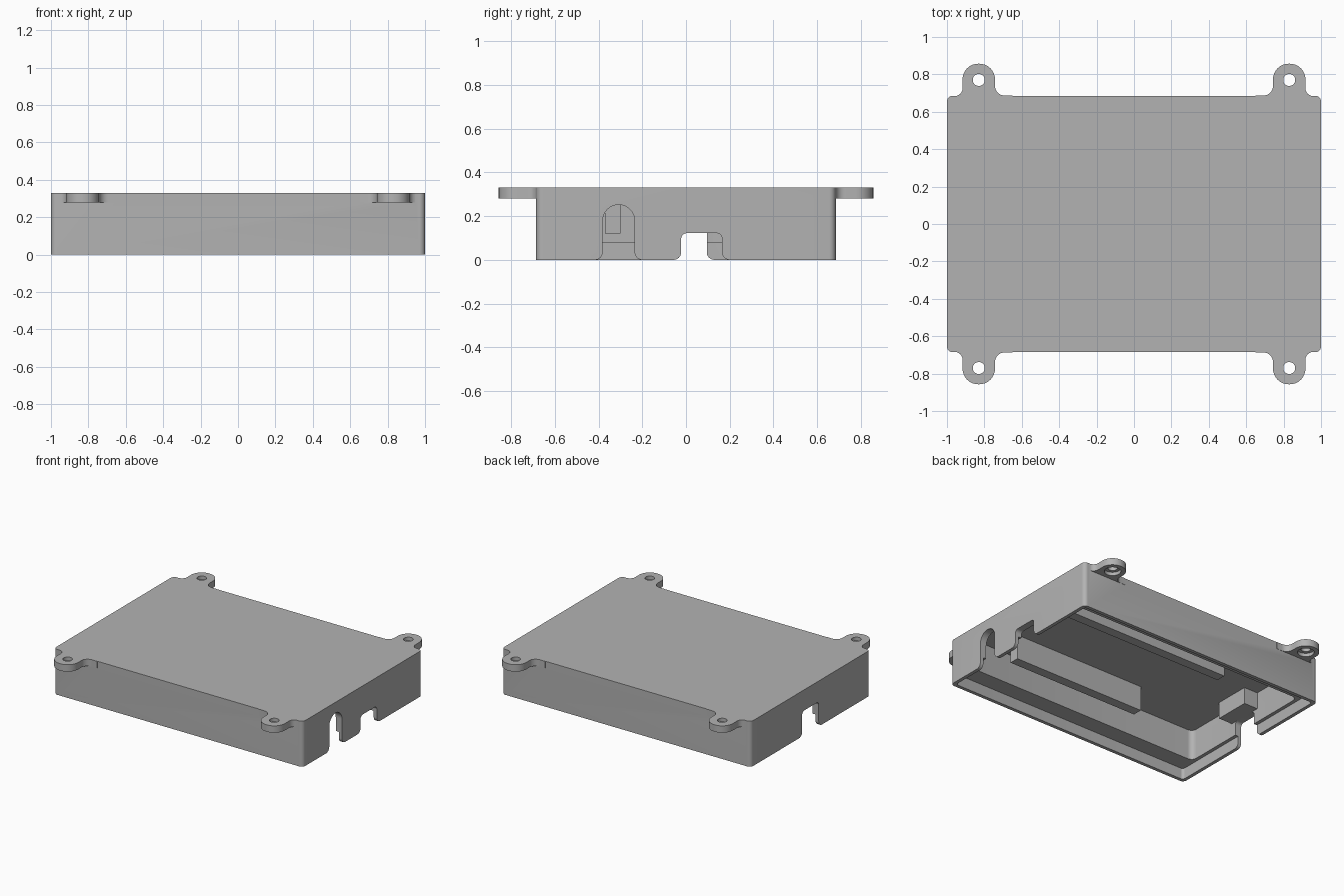
import bpy, bmesh, math
from mathutils import Vector

cube = bpy.data.objects.get("Cube")
if cube:
    bpy.data.objects.remove(cube, do_unlink=True)

grey = bpy.data.materials.new("plain grey")
grey.use_nodes = True
grey.diffuse_color = (0.45, 0.45, 0.45, 1)
grey.node_tree.nodes["Principled BSDF"].inputs["Base Color"].default_value = grey.diffuse_color

TOP, HALF_X, HALF_Y = 0.33, 1.0, 0.685


def rounded(corners, steps=8):
    """Outline from (u, v, radius) corners, each turned into an arc."""
    out = []
    for i, (u, v, r) in enumerate(corners):
        p = Vector((u, v))
        if r == 0:
            out.append(p)
            continue
        a = (Vector(corners[i - 1][:2]) - p).normalized()
        b = (Vector(corners[(i + 1) % len(corners)][:2]) - p).normalized()
        half = a.angle(b) / 2
        centre = p + (a + b).normalized() * r / math.sin(half)
        start = p + a * r / math.tan(half) - centre
        end = p + b * r / math.tan(half) - centre
        sweep = start.angle_signed(end)
        for k in range(steps + 1):
            t = -sweep * k / steps
            c, s = math.cos(t), math.sin(t)
            out.append(centre + Vector((start.x * c - start.y * s, start.x * s + start.y * c)))
    return out


def rect(u0, u1, v0, v1, r=0):
    return rounded([(u0, v0, r), (u1, v0, r), (u1, v1, r), (u0, v1, r)])


def circle(u, v, r, n=32):
    return [Vector((u + r * math.cos(k * math.tau / n), v + r * math.sin(k * math.tau / n)))
            for k in range(n)]


def prism(name, outline, lo, hi, axis="z"):
    """Extrude an outline along z (from xy) or along x (from yz)."""
    bm = bmesh.new()
    place = (lambda p, h: (p.x, p.y, h)) if axis == "z" else (lambda p, h: (h, p.x, p.y))
    rings = [[bm.verts.new(place(p, h)) for p in outline] for h in (lo, hi)]
    for ring in rings:
        bm.faces.new(ring)
    for i in range(len(outline)):
        j = (i + 1) % len(outline)
        bm.faces.new((rings[0][i], rings[0][j], rings[1][j], rings[1][i]))
    bmesh.ops.recalc_face_normals(bm, faces=bm.faces)
    mesh = bpy.data.meshes.new(name)
    bm.to_mesh(mesh)
    bm.free()
    mesh.materials.append(grey)
    obj = bpy.data.objects.new(name, mesh)
    bpy.context.collection.objects.link(obj)
    return obj


def combine(target, tool, operation):
    mod = target.modifiers.new("combine", "BOOLEAN")
    mod.operation, mod.solver, mod.object = operation, "EXACT", tool
    bpy.context.view_layer.objects.active = target
    bpy.ops.object.modifier_apply(modifier=mod.name)
    bpy.data.objects.remove(tool, do_unlink=True)


def notch(y0, y1, top, r, flare=0.035):
    """Opening from the lower rim, with flared feet."""
    return rounded([(y0 - flare - 0.001, -0.05, 0), (y0 - flare - 0.001, 0, 0), (y0, 0, flare),
                    (y0, top, r), (y1, top, r), (y1, 0, flare),
                    (y1 + flare + 0.001, 0, 0), (y1 + flare + 0.001, -0.05, 0)])


# Shell with a shallow lip recess and a deep cavity
body = prism("case_body", rect(-HALF_X, HALF_X, -HALF_Y, HALF_Y, 0.03), 0, TOP)
combine(body, prism("lip_cut", rect(-0.975, 0.975, -0.66, 0.66, 0.02), -0.05, 0.08), "DIFFERENCE")
combine(body, prism("cavity_cut", rect(-0.95, 0.95, -0.535, 0.535, 0.04), -0.05, 0.30), "DIFFERENCE")

# Mounting ears at the four corners
for sx in (-1, 1):
    for sy in (-1, 1):
        ear = rounded([(0.65, 0.60, 0), (0.65, 0.687, 0), (0.743, 0.687, 0.05), (0.743, 0.857, 0.084),
                       (0.917, 0.857, 0.084), (0.917, 0.695, 0.04), (0.998, 0.67, 0.02), (0.99, 0.60, 0)])
        ear = [Vector((p.x * sx, p.y * sy)) for p in ear]
        combine(body, prism("ear", ear, 0.28, TOP), "UNION")
        hole = (0.83 * sx, 0.77 * sy)
        combine(body, prism("hole", circle(*hole, 0.032), 0.2, 0.4), "DIFFERENCE")
        combine(body, prism("counterbore", circle(*hole, 0.055), 0.2, 0.305), "DIFFERENCE")

# Connector openings: two on the left end, one on the right end
for outline, lo, hi in ((notch(-0.381, -0.235, 0.252, 0.0729), 0.8, 1.1),
                        (notch(-0.022, 0.165, 0.122, 0.025), 0.8, 1.1),
                        (notch(-0.095, 0.095, 0.18, 0.025), -1.1, -0.8)):
    combine(body, prism("opening_cut", outline, lo, hi, "x"), "DIFFERENCE")

# Inner rails and the stop above the right-end opening
parts = [body,
         prism("front_rail", rect(-0.31, 0.75, -0.37, -0.30), 0.12, 0.31),
         prism("back_rail", rect(-0.44, 0.89, 0.33, 0.40), 0.12, 0.31),
         prism("opening_stop", rect(-0.96, -0.84, -0.13, 0.13), 0.18, 0.31)]

for obj in parts:
    bpy.ops.object.select_all(action="DESELECT")
    obj.select_set(True)
    bpy.context.view_layer.objects.active = obj
    bpy.ops.object.shade_smooth_by_angle(angle=math.radians(30))
